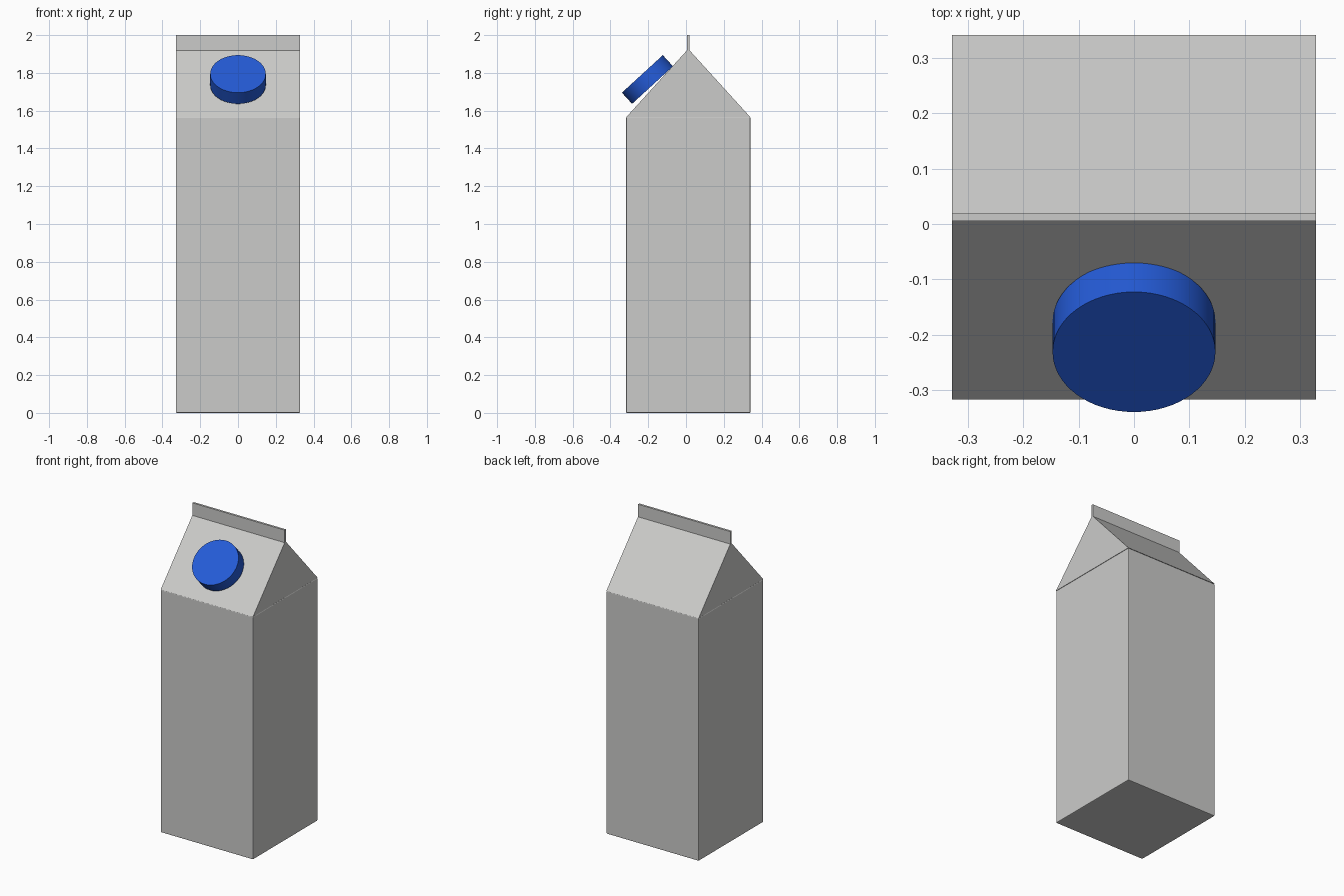
import bpy, bmesh, math
from mathutils import Matrix

cube = bpy.data.objects.get("Cube")
if cube:
    bpy.data.objects.remove(cube, do_unlink=True)


def material(name, colour):
    mat = bpy.data.materials.new(name)
    mat.use_nodes = True
    mat.diffuse_color = colour
    mat.node_tree.nodes["Principled BSDF"].inputs["Base Color"].default_value = colour
    return mat


def finish(name, bm, mat):
    bmesh.ops.recalc_face_normals(bm, faces=bm.faces)
    mesh = bpy.data.meshes.new(name)
    bm.to_mesh(mesh)
    bm.free()
    mesh.materials.append(mat)
    obj = bpy.data.objects.new(name, mesh)
    bpy.context.collection.objects.link(obj)
    return obj


def extrude_profile(name, profile, half_width, mat):
    """Extrude a closed (y, z) profile along x."""
    bm = bmesh.new()
    face = bm.faces.new([bm.verts.new((-half_width, y, z)) for y, z in profile])
    new = bmesh.ops.extrude_face_region(bm, geom=[face])["geom"]
    bmesh.ops.translate(bm, vec=(2 * half_width, 0, 0),
                        verts=[v for v in new if isinstance(v, bmesh.types.BMVert)])
    return finish(name, bm, mat)


card = material("pale grey card", (0.6, 0.6, 0.59, 1))
plastic = material("blue plastic", (0.018, 0.105, 0.68, 1))

HALF = 0.329      # half width of the square carton
MID = 0.012       # carton centre in y
SHOULDER = 1.565  # where the roof starts
RIDGE = 1.927     # where the roof panels meet
front, back = MID - HALF, MID + HALF

# Carton body with slightly softened folds
body = extrude_profile("carton_body", [(front, 0), (back, 0), (back, SHOULDER), (front, SHOULDER)],
                       HALF, card)
bevel = body.modifiers.new("soft_folds", "BEVEL")
bevel.width = 0.005
bevel.segments = 2

# Gable roof and the sealed fin along its ridge
extrude_profile("gable_roof", [(front, SHOULDER), (back, SHOULDER), (MID, RIDGE)], HALF, card)
extrude_profile("top_seal", [(MID - 0.007, RIDGE - 0.01), (MID + 0.007, RIDGE - 0.01),
                             (MID + 0.007, 2), (MID - 0.007, 2)], HALF, card)

# Round screw cap on the front roof panel
bm = bmesh.new()
bmesh.ops.create_cone(bm, cap_ends=True, segments=64, radius1=0.147, radius2=0.147, depth=0.08,
                      matrix=Matrix.Translation((0, -0.204, 1.765))
                      @ Matrix.Rotation(math.radians(42.5), 4, "X"))
cap = finish("screw_cap", bm, plastic)
bpy.ops.object.select_all(action="DESELECT")
cap.select_set(True)
bpy.context.view_layer.objects.active = cap
bpy.ops.object.shade_smooth_by_angle(angle=math.radians(35))
